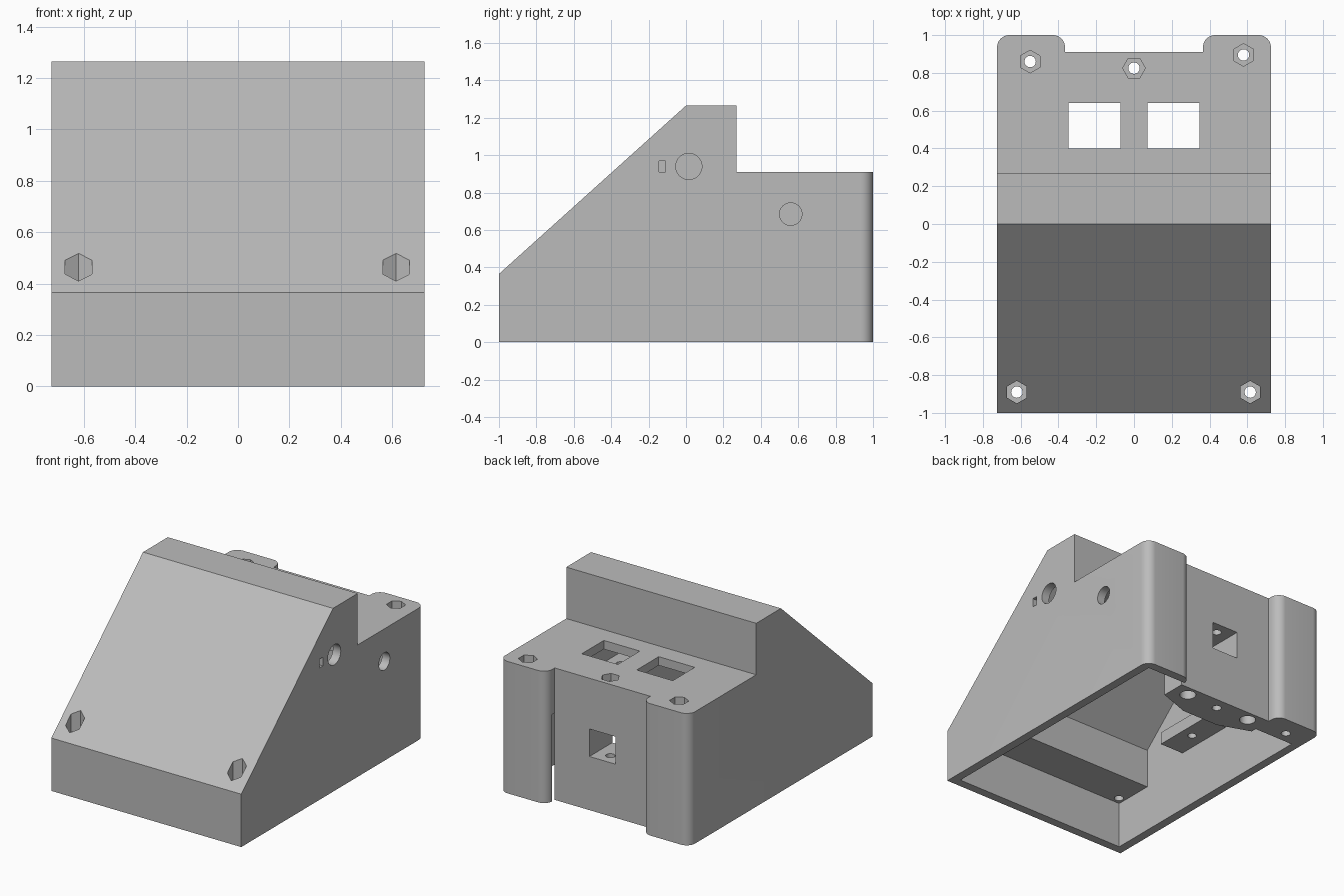
import bpy, bmesh
from math import sin, cos, pi, radians

if "Cube" in bpy.data.objects:
    bpy.data.objects.remove(bpy.data.objects["Cube"])

grey = bpy.data.materials.new("plain_grey")
grey.use_nodes = True
colour = (0.5, 0.5, 0.5, 1)
grey.diffuse_color = colour
grey.node_tree.nodes["Principled BSDF"].inputs["Base Color"].default_value = colour

PLACE = {"x": lambda u, v, w: (w, u, v),
         "y": lambda u, v, w: (u, w, v),
         "z": lambda u, v, w: (u, v, w)}


def prism(name, points, axis, low, high):
    """Extrude a 2D outline along one axis."""
    bm = bmesh.new()
    rings = [[bm.verts.new(PLACE[axis](u, v, w)) for u, v in points] for w in (low, high)]
    bm.faces.new(rings[0])
    bm.faces.new(rings[1])
    n = len(points)
    for i in range(n):
        j = (i + 1) % n
        bm.faces.new((rings[0][i], rings[0][j], rings[1][j], rings[1][i]))
    bmesh.ops.recalc_face_normals(bm, faces=bm.faces)
    mesh = bpy.data.meshes.new(name)
    bm.to_mesh(mesh)
    bm.free()
    mesh.materials.append(grey)
    obj = bpy.data.objects.new(name, mesh)
    bpy.context.collection.objects.link(obj)
    return obj


def rect(u0, u1, v0, v1):
    return [(u0, v0), (u1, v0), (u1, v1), (u0, v1)]


def ring(u, v, r, sides=32, phase=0.0):
    return [(u + r * cos(phase + 2 * pi * i / sides),
             v + r * sin(phase + 2 * pi * i / sides)) for i in range(sides)]


def arc(u, v, r, start, end, steps=10):
    return [(u + r * cos(radians(start + (end - start) * i / steps)),
             v + r * sin(radians(start + (end - start) * i / steps))) for i in range(steps + 1)]


def combine(obj, tool, operation="DIFFERENCE"):
    """Apply a boolean and throw the tool away."""
    mod = obj.modifiers.new("cut", "BOOLEAN")
    mod.operation, mod.solver, mod.object = operation, "EXACT", tool
    graph = bpy.context.evaluated_depsgraph_get()
    mesh = bpy.data.meshes.new_from_object(obj.evaluated_get(graph))
    obj.modifiers.clear()
    obj.data = mesh
    bpy.data.objects.remove(tool)


HALF, TAB, ROUND, WALL = 0.725, 0.365, 0.065, 0.06
INNER = HALF - WALL

# Outer body: wedge side profile crossed with a plan that has two rounded rear tabs
body = prism("enclosure_body", [(-1, 0), (1, 0), (1, 0.91), (0.27, 0.91),
                                (0.27, 1.265), (0, 1.265), (-1, 0.365)], "x", -1, 1)
right_side = ([(HALF, -1.2)] + arc(HALF - ROUND, 1 - ROUND, ROUND, 0, 90)
              + arc(TAB + ROUND, 1 - ROUND, ROUND, 90, 180) + [(TAB, 0.91)])
plan = right_side + [(-x, y) for x, y in reversed(right_side)]
combine(body, prism("plan", plan, "z", -0.2, 1.5), "INTERSECT")

# Hollow interior, open below, with a thick block left at the front edge
cavity = prism("cavity", [(-0.94, -0.1), (-0.94, 0.32), (-0.66, 0.32), (-0.66, 0.59),
                          (0.023, 1.205), (0.21, 1.205), (0.21, 0.85),
                          (0.94, 0.85), (0.94, -0.1)], "x", -INNER, INNER)

# Solid parts left standing inside: rear boss, corner bosses, side ledges
combine(cavity, prism("rear_boss", [(TAB, 1.1), (TAB, 0.74), (0.14, 0.66), (-0.14, 0.66),
                                    (-TAB, 0.74), (-TAB, 1.1)], "z", -0.2, 1.1))
combine(cavity, prism("corner_boss", rect(-0.8, -0.3, 0.78, 1.1), "z", -0.2, 1.1))
combine(cavity, prism("short_boss", rect(0.3, 0.8, 0.8, 1.1), "z", 0.6, 1.1))
for side in (-1, 1):
    x0, x1 = sorted((side * 0.485, side * 0.8))
    combine(cavity, prism("side_ledge", rect(x0, x1, -0.31, 0.12), "z", 0.415, 0.5))
combine(body, cavity)

# Screw holes with hexagonal nut pockets: x, y, pocket floor, hexagon turn
screws = [(-0.55, 0.86, 0.86, pi / 2), (0.58, 0.895, 0.86, pi / 2), (0, 0.825, 0.86, 0),
          (-0.62, -0.89, 0.37, pi / 2), (0.615, -0.89, 0.37, pi / 2)]
for x, y, floor, turn in screws:
    combine(body, prism("nut_pocket", ring(x, y, 0.06, 6, turn), "z", floor, 1.5))
    combine(body, prism("screw_hole", ring(x, y, 0.03), "z", -0.2, 1.5))

for side in (-1, 1):
    # Holes in the ledges and blind holes under the rear boss
    combine(body, prism("ledge_hole", ring(side * 0.57, -0.1, 0.028), "z", 0.38, 0.55))
    combine(body, prism("boss_hole", ring(side * 0.25, 0.835, 0.052), "z", -0.1, 0.15))
    # Square openings in the rear deck
    x0, x1 = sorted((side * 0.072, side * 0.347))
    combine(body, prism("deck_opening", rect(x0, x1, 0.4, 0.64), "z", 0.8, 1.0))

# Rear window and openings in the left wall
combine(body, prism("rear_window", rect(-0.1, 0.1, 0.37, 0.56), "y", 0.6, 1.1))
combine(body, prism("large_port", ring(0.015, 0.94, 0.07, 40), "x", 0.6, 0.8))
combine(body, prism("small_port", ring(0.56, 0.685, 0.06, 40), "x", 0.6, 0.8))
combine(body, prism("slot", rect(-0.145, -0.11, 0.91, 0.97), "x", 0.6, 0.8))

bpy.ops.object.select_all(action="DESELECT")
body.select_set(True)
bpy.context.view_layer.objects.active = body
bpy.ops.object.shade_smooth_by_angle(angle=radians(30))
